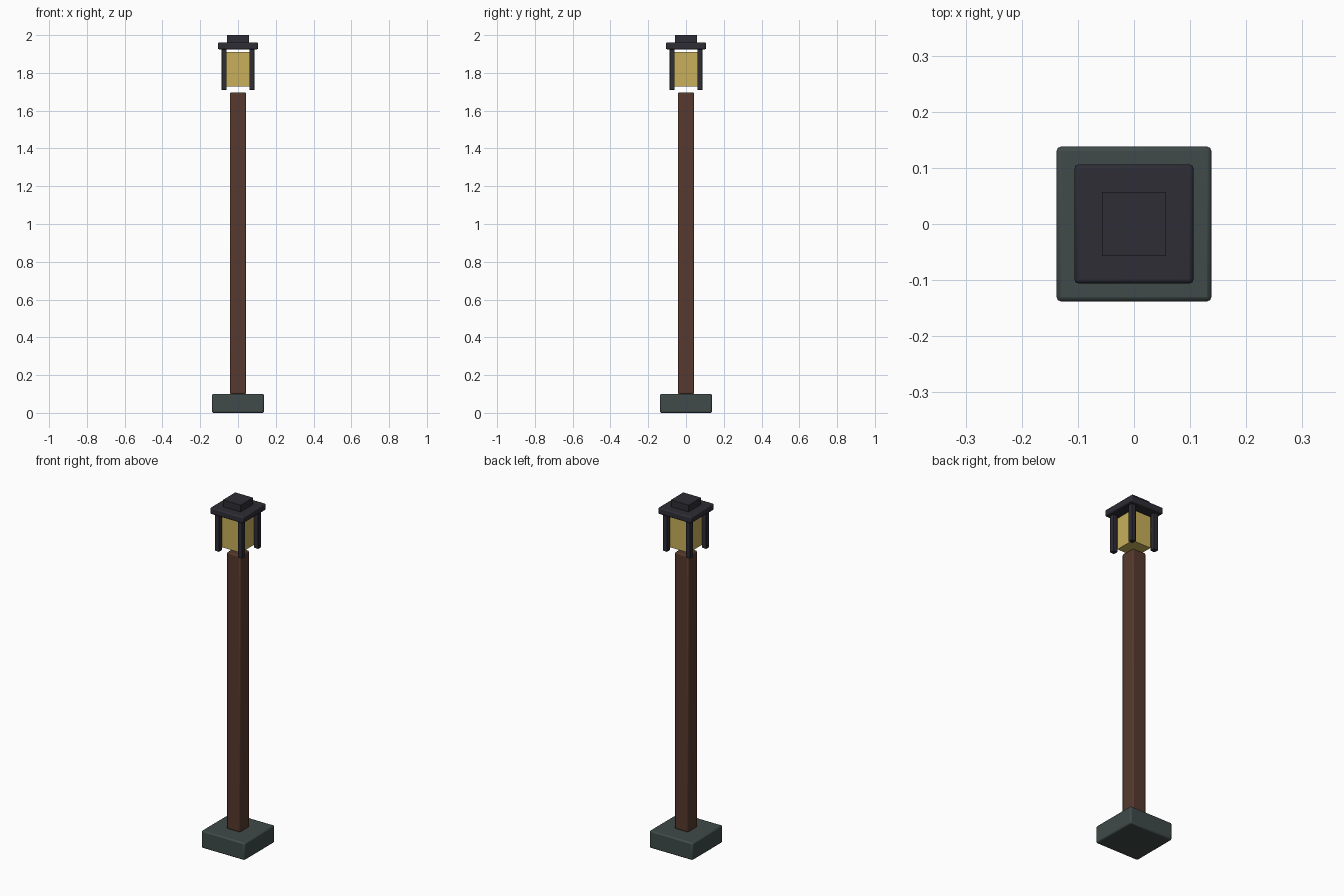
import bpy

if "Cube" in bpy.data.objects:
    bpy.data.objects.remove(bpy.data.objects["Cube"], do_unlink=True)


def material(name, rgb):
    mat = bpy.data.materials.new(name)
    mat.use_nodes = True
    mat.diffuse_color = (*rgb, 1)
    bsdf = next(n for n in mat.node_tree.nodes if n.type == "BSDF_PRINCIPLED")
    bsdf.inputs["Base Color"].default_value = (*rgb, 1)
    return mat


def block(name, half, bottom, top, mat, x=0, y=0, bevel=0):
    """Square upright block with optionally rounded edges."""
    bpy.ops.mesh.primitive_cube_add(size=1, location=(x, y, (bottom + top) / 2))
    obj = bpy.context.object
    obj.name = name
    obj.scale = (2 * half, 2 * half, top - bottom)
    bpy.ops.object.transform_apply(location=False, rotation=False, scale=True)
    obj.data.materials.append(mat)
    if bevel:
        mod = obj.modifiers.new("Rounded edges", "BEVEL")
        mod.width = bevel
        mod.segments = 2
        bpy.ops.object.shade_smooth_by_angle()
    return obj


stone = material("grey green stone", (0.05, 0.069, 0.067))
wood = material("brown wood", (0.095, 0.042, 0.027))
iron = material("dark iron", (0.027, 0.026, 0.036))
glass = material("warm yellow glass", (0.58, 0.435, 0.105))

# Footing and post
block("base", 0.138, 0, 0.1, stone, bevel=0.008)
block("post", 0.043, 0.1, 1.697, wood, bevel=0.007)

# Lantern
block("lantern_glass", 0.06, 1.727, 1.91, glass)
for side, x in (("left", 1), ("right", -1)):
    for end, y in (("front", -1), ("back", 1)):
        block(f"lantern_{end}_{side}_bar", 0.0135, 1.71, 1.925, iron,
              x * 0.0735, y * 0.0735, bevel=0.002)
block("lantern_roof", 0.106, 1.924, 1.961, iron, bevel=0.007)
block("roof_cap", 0.057, 1.96, 2, iron)
